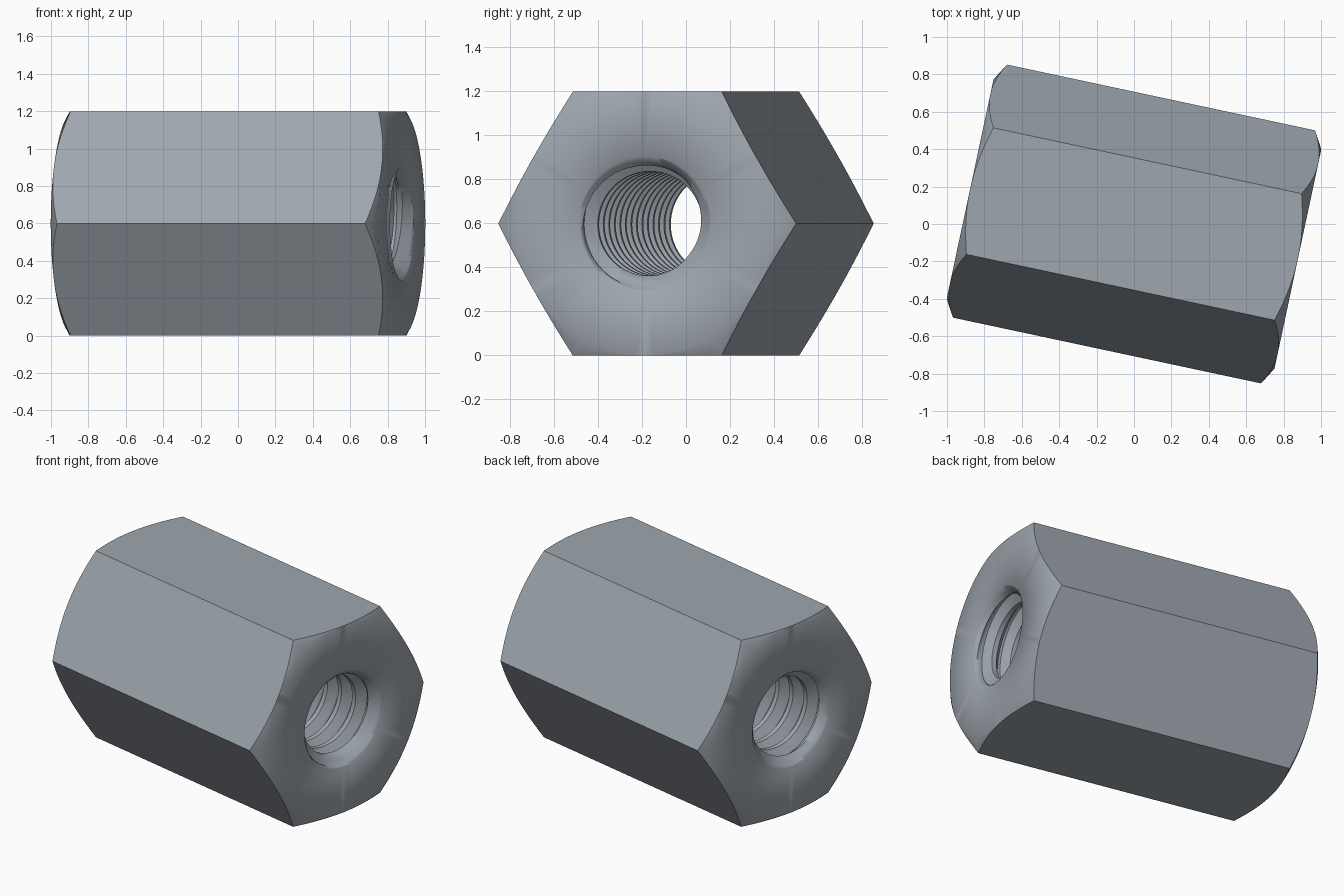
import bpy, bmesh
from math import pi, cos, sin, tan, radians, floor

cube = bpy.data.objects.get("Cube")
if cube:
    bpy.data.objects.remove(cube, do_unlink=True)

HALF = 0.896      # half the length along the axis
FLAT = 0.599      # centre to flat of the hexagon
MOUTH = 0.305     # radius of the countersink at the end face
MINOR, MAJOR = 0.237, 0.292
PITCH = 0.12
SEG = 96
# One thread turn: position along the pitch, radius
THREAD = [(0, MINOR), (0.25, MINOR), (0.41, (MINOR + MAJOR) / 2),
          (0.56, MAJOR), (0.69, MAJOR), (0.84, (MINOR + MAJOR) / 2)]

steel = bpy.data.materials.new("steel grey")
steel.use_nodes = True
colour = (0.34, 0.38, 0.42, 1)
steel.diffuse_color = colour
steel.node_tree.nodes["Principled BSDF"].inputs["Base Color"].default_value = colour

bm = bmesh.new()


def vert(along, radius, i):
    angle = 2 * pi * i / SEG
    return bm.verts.new((along, radius * cos(angle), radius * sin(angle)))


def skin(rows):
    for low, high in zip(rows, rows[1:]):
        for i in range(SEG):
            bm.faces.new((low[i], low[i + 1], high[i + 1], high[i]))


def hex_radius(i):
    return FLAT / cos((2 * pi * i / SEG) % (pi / 3) - pi / 6)


def end_rows(side):
    # Mouth of the bore, flat end face and conical corner chamfer
    columns = range(SEG + 1)
    chamfer = [HALF - (hex_radius(i) - FLAT) * tan(pi / 6) for i in columns]
    return [[vert(side * HALF, MOUTH, i) for i in columns],
            [vert(side * HALF, FLAT, i) for i in columns],
            [vert(side * chamfer[i], hex_radius(i), i) for i in columns]]


# Hexagonal outside with both ends
skin(end_rows(-1) + end_rows(1)[::-1])

# Helical thread, opened out by a countersink at each end
turns = floor(HALF / PITCH) + 3
thread_rows = []
for turn in range(-turns, turns):
    for offset, radius in THREAD:
        row = []
        for i in range(SEG + 1):
            along = PITCH * (turn + offset + i / SEG)
            along = max(-HALF, min(HALF, along))
            cone = MOUTH - (HALF - abs(along))
            row.append(vert(along, max(radius, cone), i))
        thread_rows.append(row)
skin(thread_rows)

bmesh.ops.remove_doubles(bm, verts=bm.verts, dist=0.0001)
bmesh.ops.recalc_face_normals(bm, faces=bm.faces)

mesh = bpy.data.meshes.new("hex_coupling_nut")
bm.to_mesh(mesh)
bm.free()
mesh.materials.append(steel)
nut = bpy.data.objects.new("hex_coupling_nut", mesh)
bpy.context.collection.objects.link(nut)
nut.location.z = FLAT
nut.rotation_euler.z = radians(-12.05)

bpy.context.view_layer.objects.active = nut
nut.select_set(True)
bpy.ops.object.shade_smooth_by_angle(angle=radians(50))
